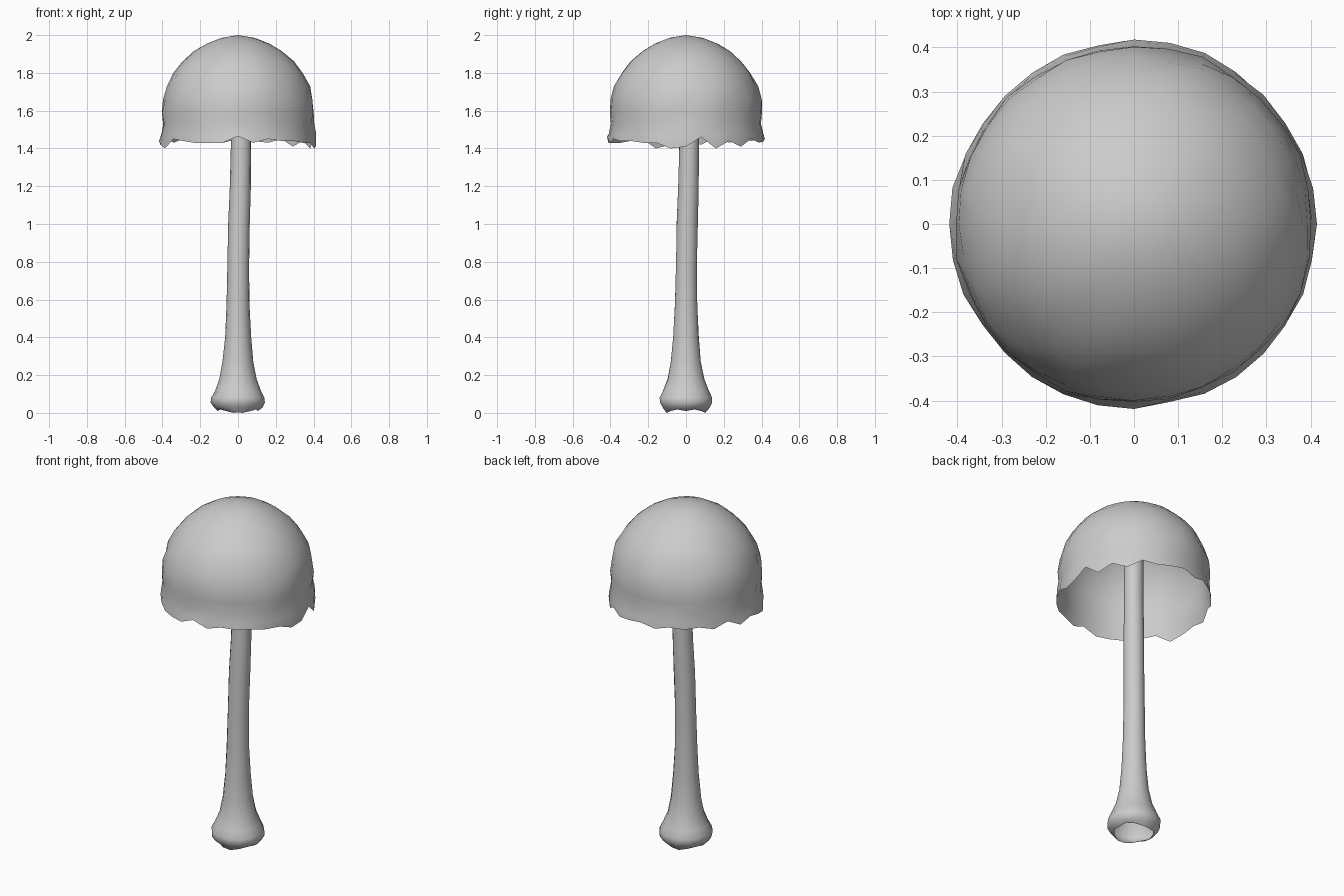
import bpy, bmesh, math, random

random.seed(4)


def lathe(name, rings, sides, jitter=0.0, rim=None, tip=None):
    """Skin rings of (z, radius, centre x, centre y); rim gives the heights of the first ring."""
    bm = bmesh.new()
    loops = []
    for k, (z, r, cx, cy) in enumerate(rings):
        loop = []
        for i in range(sides):
            a = 2 * math.pi * i / sides
            rr = r * (1 + random.uniform(-jitter, jitter))
            h = rim[i % len(rim)] if rim and k == 0 else z
            loop.append(bm.verts.new((cx + rr * math.cos(a), cy + rr * math.sin(a), h)))
        loops.append(loop)
    for lo, hi in zip(loops, loops[1:]):
        for i in range(sides):
            j = (i + 1) % sides
            bm.faces.new((lo[i], lo[j], hi[j], hi[i]))
    if tip:
        top = bm.verts.new(tip)
        for i in range(sides):
            bm.faces.new((loops[-1][i], loops[-1][(i + 1) % sides], top))
    for f in bm.faces:
        f.smooth = True
    mesh = bpy.data.meshes.new(name)
    bm.to_mesh(mesh)
    bm.free()
    obj = bpy.data.objects.new(name, mesh)
    bpy.context.collection.objects.link(obj)
    return obj


# Cap: thin open dome with a ragged, slightly flared rim
rim_heights = [1.41, 1.46, 1.40, 1.44, 1.41, 1.45, 1.43, 1.44,
               1.45, 1.43, 1.45, 1.44, 1.45, 1.43, 1.46, 1.42,
               1.44, 1.42, 1.40, 1.45, 1.44, 1.43, 1.43, 1.43,
               1.465, 1.43, 1.45, 1.44, 1.44, 1.43, 1.43, 1.40]
cap_profile = [(1.43, 0.415), (1.475, 0.41), (1.53, 0.400), (1.59, 0.405),
               (1.66, 0.397), (1.73, 0.378), (1.80, 0.342), (1.86, 0.295),
               (1.915, 0.232), (1.955, 0.165), (1.985, 0.09)]
lathe("mushroom_cap", [(z, r, 0, 0) for z, r in cap_profile], 32,
      jitter=0.012, rim=rim_heights, tip=(0, 0, 2.0))

# Stem: hollow, flared foot, leaning slightly and running up into the cap
stem_rings = [(0.01, 0.105, 0, 0), (0.028, 0.128, 0, 0), (0.055, 0.143, 0, 0),
              (0.08, 0.141, 0, 0), (0.12, 0.122, 0, 0), (0.18, 0.098, 0, 0),
              (0.27, 0.081, 0, 0), (0.40, 0.069, 0, 0), (0.58, 0.060, 0, 0),
              (0.78, 0.057, 0.001, 0.002), (1.00, 0.057, 0.006, 0.006),
              (1.20, 0.055, 0.012, 0.013), (1.45, 0.053, 0.017, 0.017),
              (1.70, 0.052, 0.015, 0.015), (1.97, 0.050, 0.008, 0.008)]
lathe("mushroom_stem", stem_rings, 14, jitter=0.02,
      rim=[0.01, 0.02, 0.012, 0.004, 0.0, 0.01, 0.018])
